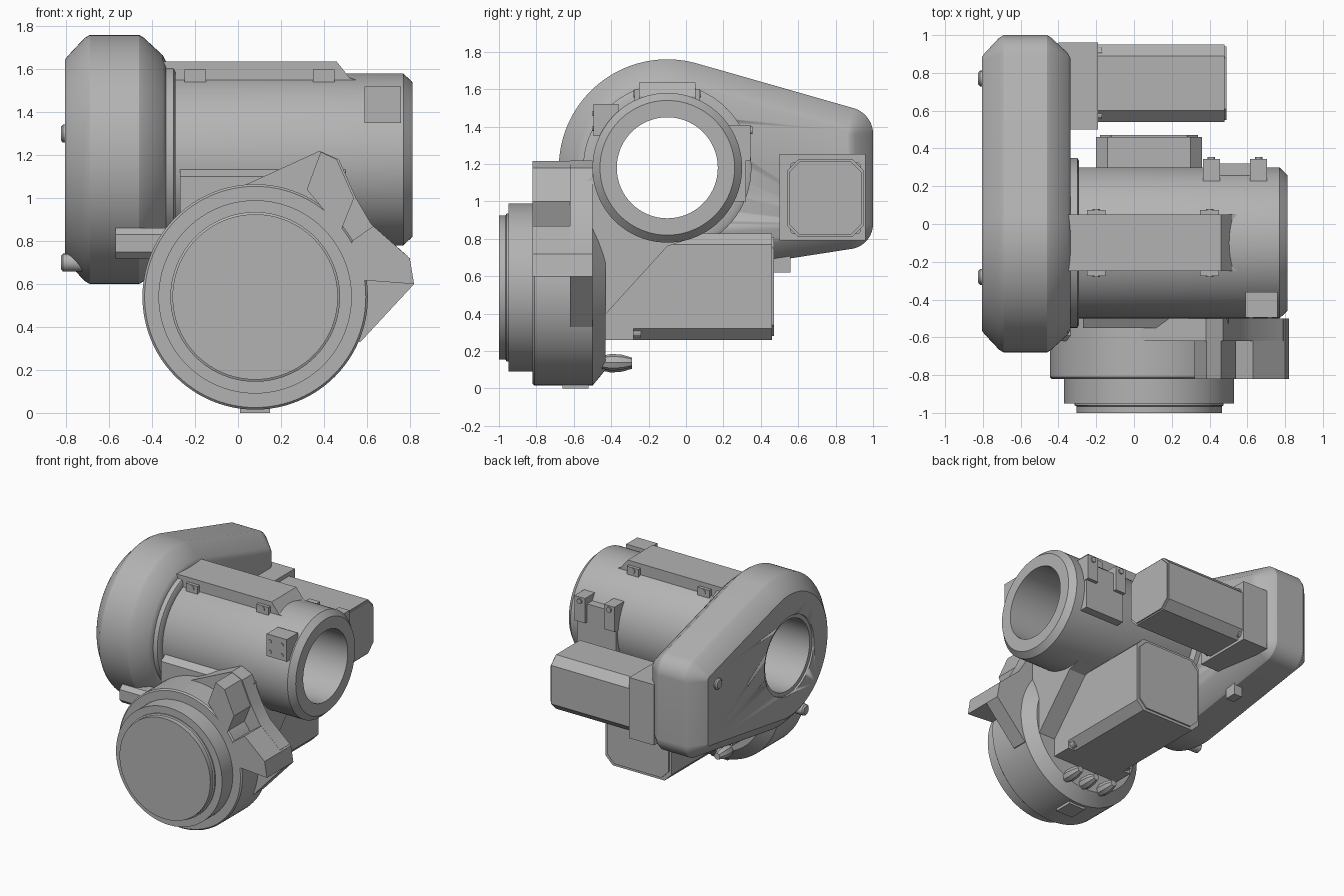
import bpy, bmesh, math
from mathutils import Vector

if "Cube" in bpy.data.objects:
    bpy.data.objects.remove(bpy.data.objects["Cube"])

mat = bpy.data.materials.new("machine_grey")
mat.diffuse_color = (0.45, 0.45, 0.45, 1)
mat.use_nodes = True
mat.node_tree.nodes["Principled BSDF"].inputs["Base Color"].default_value = mat.diffuse_color
TAU = math.tau


def finish(bm, name, angle=28):
    bmesh.ops.recalc_face_normals(bm, faces=bm.faces)
    me = bpy.data.meshes.new(name)
    bm.to_mesh(me)
    bm.free()
    ob = bpy.data.objects.new(name, me)
    bpy.context.collection.objects.link(ob)
    me.materials.append(mat)
    bpy.context.view_layer.objects.active = ob
    ob.select_set(True)
    bpy.ops.object.shade_smooth_by_angle(angle=math.radians(angle))
    ob.select_set(False)
    return ob


def place(axis, t, u, v):
    """t runs along the axis; (u, v) are the other two axes in xyz order."""
    return {"x": (t, u, v), "y": (u, t, v), "z": (u, v, t)}[axis]


def loft(name, loops, closed=False):
    """Skin loops of equal length; closed joins the last loop to the first."""
    bm = bmesh.new()
    rows = [[bm.verts.new(p) for p in lp] for lp in loops]
    n = len(rows[0])
    pairs = list(zip(rows, rows[1:])) + ([(rows[-1], rows[0])] if closed else [])
    for a, b in pairs:
        for i in range(n):
            j = (i + 1) % n
            bm.faces.new((a[i], a[j], b[j], b[i]))
    if not closed:
        bm.faces.new(rows[0])
        bm.faces.new(rows[-1])
    return finish(bm, name)


def lathe(name, axis, c, prof, closed=False, n=72):
    """Revolve (position, radius) pairs about an axis through c."""
    return loft(name, [[place(axis, t, c[0] + r * math.cos(TAU * i / n), c[1] + r * math.sin(TAU * i / n))
                        for i in range(n)] for t, r in prof], closed)


def prism(name, axis, t0, t1, poly):
    return loft(name, [[place(axis, t, u, v) for u, v in poly] for t in (t0, t1)])


def box(name, x, y, z):
    return prism(name, "x", x[0], x[1], [(y[0], z[0]), (y[1], z[0]), (y[1], z[1]), (y[0], z[1])])


def chamfered(u, v, c):
    (a, b), (p, q) = u, v
    return [(a + c, p), (b - c, p), (b, p + c), (b, q - c), (b - c, q), (a + c, q), (a, q - c), (a, p + c)]


def cut(ob, cutter):
    m = ob.modifiers.new("cut", "BOOLEAN")
    m.operation, m.object, m.solver = "DIFFERENCE", cutter, "EXACT"
    cutter.hide_render = True
    cutter.hide_viewport = True


TUBE = (-0.1, 1.18)   # y, z of the hollow main tube
HEAD = (0.08, 0.54)   # x, z of the front head

# Belt cover: one large and two small circles wrapped together, rounded at both sides
circles = [(Vector(TUBE), 0.58), (Vector((0.855, 1.36)), 0.145), (Vector((0.865, 0.88)), 0.135)]


def cover_loop(x, inset, n=120):
    pts = []
    for i in range(n):
        d = Vector((math.cos(TAU * i / n), math.sin(TAU * i / n)))
        c, r = max(circles, key=lambda k: k[0].dot(d) + k[1])
        pts.append((x, *(c + d * (r - inset))))
    return pts


cover = loft("belt_cover", [cover_loop(x, s) for x, s in (
    (-0.805, 0.115), (-0.79, 0.095), (-0.715, 0.015), (-0.69, 0.0),
    (-0.46, 0.0), (-0.44, 0.012), (-0.35, 0.095), (-0.335, 0.125))])
cut(cover, lathe("bore_cutter", "x", TUBE, [(-1, 0.3), (0, 0.3)]))

# Hollow main tube with chamfered end, and the collar at the cover
lathe("main_tube", "x", TUBE, [(-0.79, 0.27), (-0.79, 0.31), (-0.6, 0.31), (-0.4, 0.40), (0.77, 0.40),
                               (0.812, 0.36), (0.812, 0.27)], True, 96)
lathe("tube_collar", "x", TUBE, [(-0.38, 0.38), (-0.38, 0.45), (-0.30, 0.45), (-0.29, 0.43), (-0.29, 0.38)], True)

# Rail on top of the tube with screw tabs
prism("top_rail", "y", -0.25, 0.05, [(-0.36, 1.5), (0.55, 1.5), (0.55, 1.55), (0.52, 1.56), (0.46, 1.635), (-0.36, 1.635)])
for x in (-0.20, 0.40):
    for y, s in ((-0.25, -1), (0.05, 1)):
        box("rail_tab", (x - 0.05, x + 0.05), sorted((y, y + s * 0.025)), (1.52, 1.60))
        lathe("rail_screw", "y", (x, 1.575), sorted([(y, 0.02), (y + s * 0.03, 0.02)]), n=12)

# Terminal block on the tube's front and junction box on its back
box("terminal_block", (0.59, 0.76), (-0.495, -0.36), (1.35, 1.52))
for x in (0.62, 0.72):
    for z in (1.39, 1.47):
        lathe("terminal_screw", "y", (x, z), [(-0.5, 0.013), (-0.48, 0.013)], n=8)
box("junction_box", (0.37, 0.70), (0.2, 0.32), (1.0, 1.36))
for x in (0.41, 0.66):
    box("junction_lug", (x - 0.045, x + 0.045), (0.22, 0.345), (1.22, 1.41))
    lathe("junction_screw", "y", (x, 1.38), [(0.34, 0.02), (0.355, 0.02)], n=12)

# Front head: stepped disc with face plate, stepped back
lathe("front_head", "y", HEAD, [(-1.0, 0.385), (-0.965, 0.385), (-0.96, 0.395), (-0.95, 0.395), (-0.95, 0.45),
                                (-0.82, 0.45), (-0.82, 0.515), (-0.81, 0.525), (-0.5, 0.525),
                                (-0.43, 0.44), (-0.43, 0.3)], n=96)
box("bottom_tab", (0.01, 0.15), (-0.66, -0.52), (0.0, 0.06))

# Bracket plate around the head with two arms
prism("bracket_plate", "y", -0.62, -0.5, [(0.03, 1.06), (0.38, 1.22), (0.47, 1.18), (0.55, 1.0), (0.62, 0.88),
                                          (0.79, 0.73), (0.82, 0.6), (0.57, 0.33), (0.2, 0.4)])
prism("upper_arm", "y", -0.82, -0.5, [(0.32, 1.04), (0.385, 1.215), (0.46, 1.18), (0.54, 1.0), (0.48, 0.85)])
prism("lower_arm", "y", -0.82, -0.5, [(0.55, 0.62), (0.82, 0.6), (0.80, 0.72), (0.63, 0.87), (0.53, 0.8)])

# Web joining the head, the tube and the lower motor
prism("gearbox_web", "x", -0.27, 0.5, [(-0.55, 1.1), (-0.47, 1.15), (-0.4, 0.96), (-0.1, 0.82), (0.02, 0.8),
                                       (-0.1, 0.76), (-0.5, 0.32), (-0.55, 0.4)])

# Motors: square flange, chamfered body, end cap and corner screws
box("lower_motor_flange", (-0.2, 0.36), (-0.48, -0.28), (0.26, 0.83))
prism("lower_motor", "y", -0.3, 0.46, chamfered((-0.2, 0.36), (0.26, 0.83), 0.06))
prism("lower_motor_cap", "y", 0.44, 0.47, chamfered((-0.18, 0.34), (0.28, 0.81), 0.06))
box("side_motor_flange", (-0.4, -0.19), (0.5, 0.96), (0.79, 1.255))
prism("side_motor", "x", -0.2, 0.48, chamfered((0.54, 0.95), (0.81, 1.225), 0.06))
prism("side_motor_cap", "x", 0.46, 0.49, chamfered((0.55, 0.94), (0.82, 1.215), 0.06))
for a in (0, 1):
    for b in (0, 1):
        lathe("side_motor_screw", "x", (0.58 + a * 0.33, 0.85 + b * 0.335), [(-0.2, 0.025), (-0.17, 0.025)], n=12)
        lathe("lower_motor_screw", "y", (-0.16 + a * 0.48, 0.3 + b * 0.49), [(-0.3, 0.028), (-0.24, 0.028)], n=12)

# Cable plugs, clip and cover screws
prism("cable_plug", "x", -0.57, -0.2, chamfered((-0.62, -0.48), (0.72, 0.86), 0.03))
box("cover_clip", (-0.51, -0.44), (0.47, 0.56), (0.62, 0.78))
for x in (-0.06, 0.1, 0.24):
    lathe("rear_plug", "y", (x, 0.13 + 0.4 * (x - 0.08) ** 2), [(-0.47, 0.03), (-0.40, 0.045), (-0.34, 0.04), (-0.29, 0.025)], n=8)
for y, z in ((0.77, 1.30), (-0.28, 0.70)):
    lathe("cover_screw", "x", (y, z), [(-0.825, 0.03), (-0.815, 0.042), (-0.72, 0.042)], n=16)
